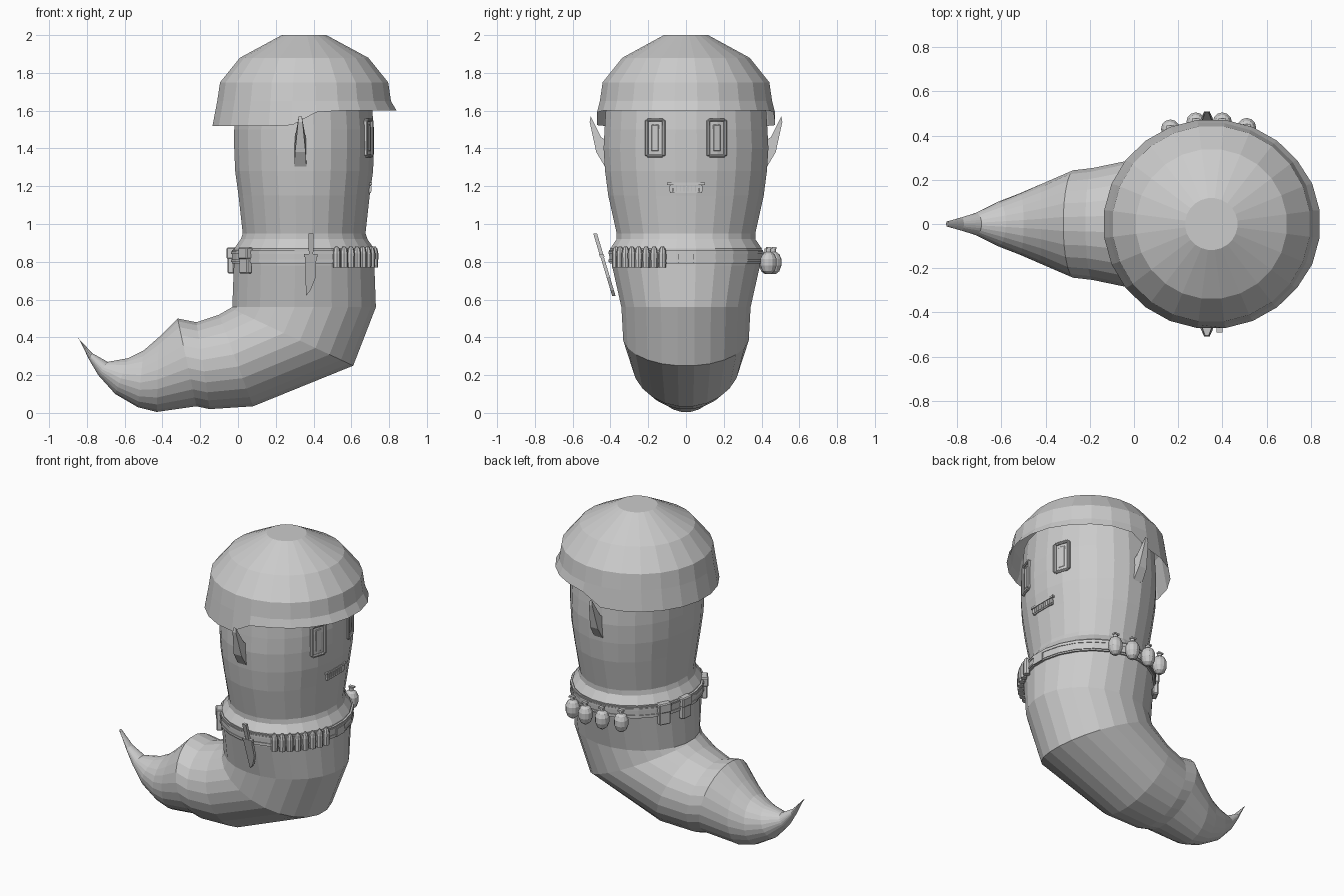
import bpy, bmesh, math
from mathutils import Vector, Matrix

if "Cube" in bpy.data.objects:
    bpy.data.objects.remove(bpy.data.objects["Cube"])

grey = bpy.data.materials.new("plain grey")
grey.diffuse_color = (0.6, 0.6, 0.6, 1)
grey.use_nodes = True
grey.node_tree.nodes["Principled BSDF"].inputs["Base Color"].default_value = grey.diffuse_color
CX = 0.35          # axis of the upright torso
N = 24


def finish(bm, name):
    bmesh.ops.recalc_face_normals(bm, faces=bm.faces)
    me = bpy.data.meshes.new(name)
    bm.to_mesh(me)
    bm.free()
    me.materials.append(grey)
    ob = bpy.data.objects.new(name, me)
    bpy.context.collection.objects.link(ob)
    return ob


def loft(name, rings, cap_start=True, cap_end=True):
    bm = bmesh.new()
    vs = [[bm.verts.new(p) for p in r] for r in rings]
    n = len(vs[0])
    for a, b in zip(vs, vs[1:]):
        for i in range(n):
            j = (i + 1) % n
            bm.faces.new((a[i], a[j], b[j], b[i]))
    if cap_start:
        bm.faces.new(vs[0])
    if cap_end:
        bm.faces.new(vs[-1])
    return finish(bm, name)


def ring(tx, tz, bx, bz, h):
    """Ellipse through back point (tx,tz) and front point (bx,bz), half width h."""
    out = []
    for i in range(N):
        a = 2 * math.pi * (i + 0.5) / N
        k = math.cos(a) / math.cos(math.pi / N)
        out.append(((tx + bx) / 2 + k * (bx - tx) / 2, h * math.sin(a),
                    (tz + bz) / 2 + k * (bz - tz) / 2))
    return out


def level(z, rx, ry):
    return ring(CX - rx, z, CX + rx, z, ry)


def lathe(name, profile, loc, n=10):
    rings = [[(loc[0] + r * math.cos(2 * math.pi * i / n),
               loc[1] + r * math.sin(2 * math.pi * i / n), loc[2] + z)
              for i in range(n)] for r, z in profile]
    return loft(name, rings)


def box(name, center, size, yaw=0.0, bevel=0.0):
    bm = bmesh.new()
    bmesh.ops.create_cube(bm, size=1)
    bmesh.ops.scale(bm, vec=size, verts=bm.verts)
    if bevel:
        bmesh.ops.bevel(bm, geom=bm.edges[:], offset=bevel, segments=1, affect='EDGES')
    bm.transform(Matrix.Translation(center) @ Matrix.Rotation(yaw, 4, 'Z'))
    return finish(bm, name)


def around(deg, rx, ry, z):
    """Point and outward yaw on an ellipse around the torso."""
    a = math.radians(deg)
    p = Vector((CX + rx * math.cos(a), ry * math.sin(a), z))
    return p, math.atan2(math.sin(a) / ry, math.cos(a) / rx)


# body: upright torso turning into an upcurled tail
torso = [(1.72, .35, .42), (1.5, .37, .435), (1.4, .37, .44), (1.28, .365, .432),
         (1.15, .347, .415), (.95, .325, .37), (.92, .335, .37), (.87, .37, .405),
         (.78, .372, .395), (.56, .38, .345)]
tail = [(-.04, .555, .61, .25, .335), (-.1, .52, .08, .035, .29),
        (-.22, .48, -.15, .02, .255), (-.32, .5, -.22, .035, .245),
        (-.42, .40, -.43, .005, .18), (-.5, .33, -.53, .03, .14),
        (-.58, .29, -.65, .10, .10), (-.69, .27, -.74, .2, .05),
        (-.77, .315, -.79, .285, .03), (-.85, .4, -.84, .39, .012)]
loft("body", [level(*t) for t in torso] + [ring(*t) for t in tail])

# helmet: dome with a front peak and a lower back rim
dome = [level(z, r, r) for z, r in
        ((2.0, .118), (1.88, .34), (1.75, .445), (1.65, .46))]
rim = []
for x, y, z in level(1.6, .485, .475):
    t = min(1, max(0, (x - .28) / .15))
    if abs(y) < .2 and x > CX:
        x += .005
    rim.append((x, y, 1.52 + .08 * t))
loft("helmet", dome + [rim], cap_end=False)

# ears, eyes
for s, side in ((1, "left"), (-1, "right")):
    outline = [(.40, 1.31, .032), (.40, 1.43, .032), (.45, 1.46, .028), (.505, 1.57, .008),
               (.51, 1.54, .012), (.475, 1.38, .028), (.43, 1.305, .032)]
    loft(side + "_ear", [[(.33 + k * w, s * y, z) for y, z, w in outline] for k in (-1, 1)])
    yaw = s * .33
    for dy in (-.045, .045):
        box(side + "_eye_side", (.683 - s * dy * .34, s * .16 + dy, 1.455), (.04, .018, .19), yaw, .005)
    for z in (1.36, 1.55):
        box(side + "_eye_lid", (.683, s * .16, z), (.04, .09, .016), yaw, .005)
    box(side + "_eye", (.683, s * .16, 1.455), (.028, .05, .15), yaw, .008)

# mouth with a row of teeth
box("upper_lip", (.695, 0, 1.213), (.03, .2, .012))
box("lower_lip", (.69, 0, 1.168), (.03, .17, .008))
for i in range(9):
    box("tooth", (.692, -.08 + .02 * i, 1.188), (.03, .016, .03))

# belt and buckle
loft("belt", [level(.79, .37, .39), level(.79, .383, .407), level(.862, .383, .412),
              level(.862, .365, .395)], False, False)
for z in (.805, .848):
    loft("belt_edge", [level(z - .006, .38, .407), level(z - .006, .387, .414),
                       level(z + .006, .387, .414), level(z + .006, .38, .407)], False, False)
box("buckle", (.733, 0, .817), (.016, .08, .05))

# bullets
for i in range(8):
    p, _ = around(-17.5 - 6.6 * i, .39, .415, .77)
    lathe("bullet", [(.02, 0), (.021, .075), (.016, .098), (.006, .112)], p, 8)

# grenades
for x, y in ((.165, .43), (.28, .462), (.40, .462), (.51, .437)):
    lathe("grenade", [(.012, -.066), (.032, -.05), (.043, -.02), (.043, .015), (.032, .04),
                      (.014, .053), (.014, .07)], (x, y, .80), 12)
    box("grenade_lever", (x, y + .005, .872), (.035, .022, .01))

# pouches with flaps
for deg in (150, 172, 217):
    p, yaw = around(deg, .388, .41, .80)
    box("pouch", p, (.035, .075, .125), yaw, .006)
    box("pouch_flap", p + Vector((0, 0, .045)), (.045, .08, .06), yaw, .006)

# knife in its sheath, leaning outward at the top
def lean(name, pts, thick):
    rows = [[(x, -.385 - (z - .63) * .3 + k * thick, z) for x, z in pts] for k in (-1, 1)]
    loft(name, rows)

lean("knife_sheath", [(.355, .83), (.415, .83), (.412, .72), (.385, .65), (.36, .62)], .009)
lean("knife_guard", [(.35, .825), (.42, .825), (.42, .84), (.35, .84)], .012)
lean("knife_handle", [(.375, .83), (.398, .83), (.40, .95), (.373, .95)], .01)
